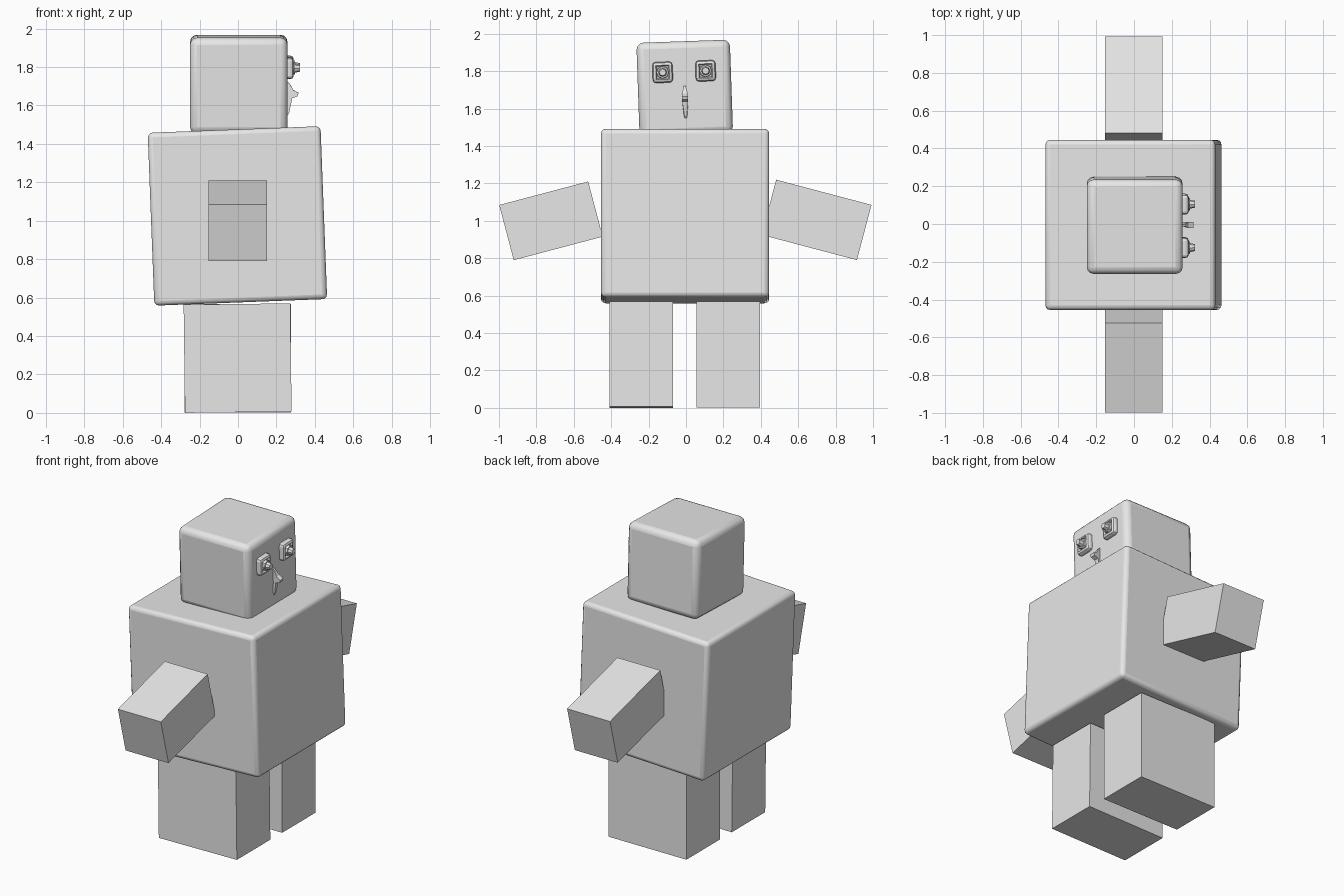
import bpy, bmesh, math
from mathutils import Matrix, Vector

cube = bpy.data.objects.get("Cube")
if cube:
    bpy.data.objects.remove(cube, do_unlink=True)

# Single grey finish
grey = bpy.data.materials.new("plain_grey")
grey.use_nodes = True
grey.diffuse_color = (0.8, 0.8, 0.8, 1)
grey.node_tree.nodes["Principled BSDF"].inputs["Base Color"].default_value = (0.8, 0.8, 0.8, 1)


def finish(name, bm, matrix, bevel=0.0, segments=3):
    bmesh.ops.recalc_face_normals(bm, faces=bm.faces)
    mesh = bpy.data.meshes.new(name)
    bm.to_mesh(mesh)
    bm.free()
    mesh.materials.append(grey)
    obj = bpy.data.objects.new(name, mesh)
    bpy.context.collection.objects.link(obj)
    obj.matrix_world = matrix
    if bevel:
        mod = obj.modifiers.new("rounded_edges", "BEVEL")
        mod.width, mod.segments = bevel, segments
        bpy.ops.object.select_all(action="DESELECT")
        obj.select_set(True)
        bpy.context.view_layer.objects.active = obj
        bpy.ops.object.shade_smooth_by_angle(angle=math.radians(35))
    return obj


def placed(center, axis="X", degrees=0):
    return Matrix.Translation(center) @ Matrix.Rotation(math.radians(degrees), 4, axis)


def box(name, size, matrix, bevel=0.0):
    bm = bmesh.new()
    bmesh.ops.create_cube(bm, size=1)
    bmesh.ops.scale(bm, vec=size, verts=bm.verts)
    return finish(name, bm, matrix, bevel)


# Body, leaning slightly
box("body", (0.9, 0.9, 0.9), placed((-0.003, -0.005, 1.025), "Y", -2.2), 0.025)

# Arms, sloping down and away from the body
box("back_arm", (0.305, 0.527, 0.305), placed((-0.002, 0.698, 1.005), "X", -14.8))
box("front_arm", (0.305, 0.492, 0.305), placed((-0.002, -0.722, 1.0), "X", 14.8))

# Legs
box("back_leg", (0.555, 0.34, 0.565), placed((-0.002, 0.225, 0.285)))
box("front_leg", (0.555, 0.34, 0.563), placed((-0.002, -0.24, 0.285), "Y", -0.7))

# Head, tipped sideways; the face parts share its frame
head_frame = placed((0.004, -0.007, 1.71), "X", 2)
box("head", (0.508, 0.5, 0.5), head_frame, 0.037)


def eye(name, y):
    # Square socket with a sunken front
    bm = bmesh.new()
    bmesh.ops.create_cube(bm, size=1)
    bmesh.ops.scale(bm, vec=(0.06, 0.108, 0.112), verts=bm.verts)
    bmesh.ops.bevel(bm, geom=bm.edges[:], offset=0.018, segments=2,
                    affect="EDGES", profile=0.5)
    front = max(bm.faces, key=lambda f: f.calc_center_median().x)
    bmesh.ops.inset_region(bm, faces=[front], thickness=0.008, depth=-0.012)
    finish(name + "_socket", bm, head_frame @ Matrix.Translation((0.256, y, 0.088)))

    # Stepped knob in the socket
    bm = bmesh.new()
    turn = Matrix.Rotation(math.radians(90), 4, "Y")
    for x, low, high, depth in ((0.268, 0.038, 0.032, 0.05), (0.296, 0.028, 0.018, 0.046)):
        bmesh.ops.create_cone(bm, cap_ends=True, segments=8, radius1=low, radius2=high,
                              depth=depth, matrix=Matrix.Translation((x, 0, 0)) @ turn)
    finish(name + "_knob", bm, head_frame @ Matrix.Translation((0, y, 0.088)))


eye("back_eye", 0.115)
eye("front_eye", -0.115)

# Beak-like nose: side profile widened at the bridge, thin at the foot
profile = [(0.24, 0.02), (0.265, 0.005), (0.284, -0.03), (0.311, -0.045), (0.306, -0.062),
           (0.278, -0.072), (0.262, -0.15), (0.24, -0.18)]
bm = bmesh.new()
sides = []
for sign in (-1, 1):
    ring = [bm.verts.new(Vector((x, sign * (0.016 if -0.1 < z < 0 else 0.006), z)))
            for x, z in profile]
    bm.faces.new(ring)
    sides.append(ring)
for i in range(len(profile)):
    j = (i + 1) % len(profile)
    bm.faces.new((sides[0][i], sides[0][j], sides[1][j], sides[1][i]))
finish("nose", bm, head_frame)
